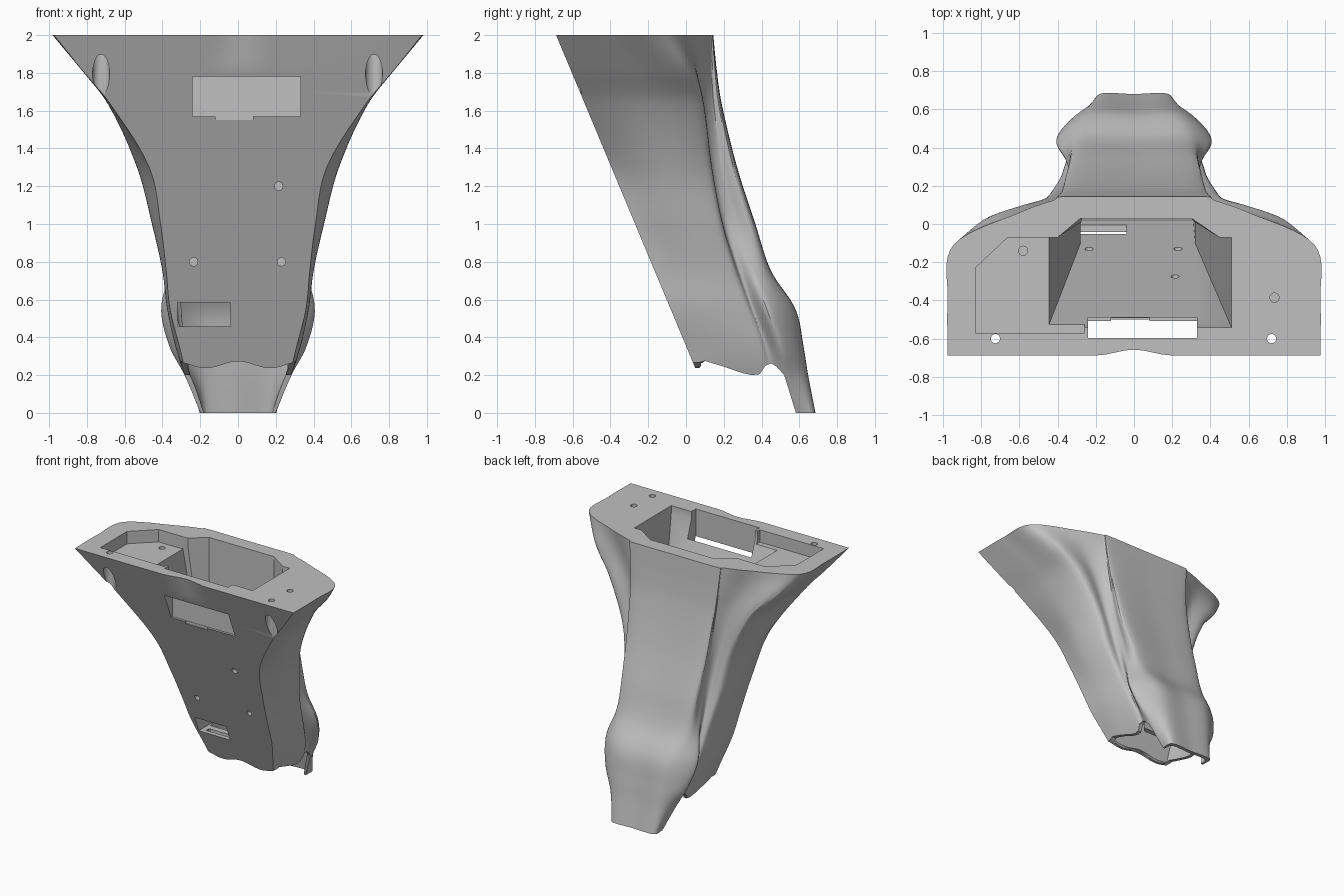
import bpy
import bmesh
import math
from mathutils import Vector

cube = bpy.data.objects.get("Cube")
if cube:
    bpy.data.objects.remove(cube, do_unlink=True)

grey = bpy.data.materials.new("plain grey")
grey.use_nodes = True
colour = (0.53, 0.53, 0.53, 1)
grey.diffuse_color = colour
grey.node_tree.nodes["Principled BSDF"].inputs["Base Color"].default_value = colour


def spline(keys, t):
    """Smooth interpolation through (position, values) keys in rising order."""
    last = len(keys) - 1
    t = min(max(t, keys[0][0]), keys[last][0])
    i = 0
    while i < last - 1 and t > keys[i + 1][0]:
        i += 1

    def slope(k):
        a, b = keys[max(k - 1, 0)], keys[min(k + 1, last)]
        return (b[1] - a[1]) / (b[0] - a[0])

    (start, p), (end, q) = keys[i], keys[i + 1]
    span = end - start
    u = (t - start) / span
    v = 1 - u
    return (p * (v * v * (1 + 2 * u)) + q * (u * u * (1 + 2 * v))
            + slope(i) * (span * u * v * v) - slope(i + 1) * (span * u * u * v))


def loft(name, rings):
    """Closed solid through rings that share one point count."""
    bm = bmesh.new()
    loops = [[bm.verts.new(p) for p in ring] for ring in rings]
    for low, high in zip(loops, loops[1:]):
        for i in range(len(low)):
            j = (i + 1) % len(low)
            bm.faces.new((low[i], low[j], high[j], high[i]))
    bm.faces.new(loops[0])
    bm.faces.new(loops[-1])
    bmesh.ops.recalc_face_normals(bm, faces=bm.faces)
    mesh = bpy.data.meshes.new(name)
    bm.to_mesh(mesh)
    bm.free()
    mesh.materials.append(grey)
    obj = bpy.data.objects.new(name, mesh)
    bpy.context.collection.objects.link(obj)
    return obj


def prism(name, outline, low, high):
    return loft(name, [[(x, y, z) for x, y in outline] for z in (low, high)])


def disc(x, y, radius, sides=24):
    steps = [math.tau * i / sides for i in range(sides)]
    return [(x + radius * math.cos(a), y + radius * math.sin(a)) for a in steps]


def rect(left, right, front, back):
    return [(left, front), (right, front), (right, back), (left, back)]


def front_y(z):
    return (0.355 - z) * 0.418


def floor_y(z):
    return -0.13 - 0.36 * (z - 0.8)


# Half sections by height: front width, then x, y of the side, wing edge,
# valley, spine side and spine corner
SECTIONS = [(z, Vector(row)) for z, *row in (
    (0, .18, .18, .3, .18, .44, .18, .5, .2, .6, .18, .68),
    (.2, .27, .28, .2, .28, .4, .27, .46, .28, .55, .2, .64),
    (.35, .31, .33, .18, .325, .38, .31, .43, .36, .51, .22, .615),
    (.55, .36, .375, .12, .36, .31, .335, .36, .405, .44, .24, .57),
    (.75, .38, .4, .05, .385, .24, .335, .285, .36, .36, .28, .445),
    (1, .41, .455, -.05, .43, .17, .345, .2, .325, .26, .31, .36),
    (1.3, .47, .535, -.13, .485, .115, .385, .135, .345, .185, .33, .265),
    (1.64, .68, .69, -.22, .64, .07, .46, .085, .375, .14, .345, .185),
    (1.82, .83, .83, -.28, .8, .01, .53, .065, .398, .13, .357, .16),
    (2, .975, .975, -.4, .945, -.11, .6, .06, .42, .125, .37, .143),
)]


def half_section(z):
    """Outline from the front corner round to the middle of the back."""
    row = spline(SECTIONS, z)
    pts = [Vector((row[0], front_y(z)))]
    pts += [Vector((row[i], row[i + 1])) for i in range(1, len(row), 2)]
    pts.append(Vector((0, row[-1])))
    keys = list(enumerate(pts))
    return [spline(keys, i / 8) for i in range(8 * (len(pts) - 1) + 1)]


def mirrored(half, z):
    ring = half + [Vector((-p.x, p.y)) for p in reversed(half[1:-1])]
    return [(p.x, p.y, z) for p in ring]


def body_ring(z):
    # Shallow dent in the middle of the upper front edge
    dent = 0.03 * max(0, (z - 1.82) / 0.18)
    front = [Vector((x, front_y(z) + dent * (1 + math.cos(math.pi * x / 0.2)) / 2))
             for x in (0, 0.05, 0.1, 0.15, 0.2)]
    # The last front point and the first side point are joined by a flat strip
    return mirrored(front[:1] + front[1:] + half_section(z), z)


def hollow_ring(z):
    """Section shrunk to leave a thin wall behind the front panel."""
    side = half_section(z)
    front, back = side[0].y, side[-1].y
    scale = (back - 0.11) / (back - front)
    inner = [Vector((p.x * 0.9, 0.08 + (p.y - front) * scale)) for p in side]
    return mirrored([Vector((0, inner[0].y))] + inner, z)


# Main body
LEVELS = 60
body = loft("body_shell", [body_ring(2 * i / LEVELS) for i in range(LEVELS + 1)])
cutters = []

# Lower edge profile with a wavy lip and side notches, leaving the rear tongue
edge = [(-.6, .255), (.07, .255), (.1, .275), (.2, .245), (.3, .21), (.35, .2), (.39, .205),
        (.42, .25), (.45, .262), (.48, .245), (.52, .2), (.585, -.01), (.585, -.2), (-.6, -.2)]
trim = []
for i in range(-20, 21):
    x = i / 40
    wave = 0.018 * math.cos(math.tau * x / 0.34)
    trim.append([(x, y, z + wave * (y < 0.08)) for y, z in edge])
cutters.append(loft("lower_trim", trim))

# Hollow underside
hollow = [hollow_ring(0.62 * i / 10) for i in range(11)]
hollow.insert(0, [(x, y, -0.1) for x, y, z in hollow[0]])
cutters.append(loft("lower_hollow", hollow))


# Deep tapering pocket with a sloping floor
def pocket_ring(z, left, right, front, shoulder, inner_left, inner_right):
    back = 0.03
    return [(x, y, z) for x, y in (
        (left, front), (right, front), (right, shoulder), (right * 0.7 + inner_right * 0.3, shoulder),
        (inner_right, back), (inner_left, back),
        (left * 0.7 + inner_left * 0.3, shoulder), (left, shoulder))]


cutters.append(loft("pocket", [
    pocket_ring(.38, -.28, .31, floor_y(.38), .027, -.27, .3),
    pocket_ring(.72, -.28, .32, floor_y(.72), .01, -.27, .31),
    pocket_ring(1.94, -.45, .51, floor_y(1.94), -.07, -.28, .3),
    pocket_ring(2.1, -.45, .51, floor_y(1.94), -.07, -.28, .3)]))

# Shelf beside the pocket
shelf = [(-.83, -.57), (-.26, -.57), (-.26, -.3), (-.4, -.07), (-.66, -.07), (-.83, -.23)]
cutters.append(prism("shelf", shelf, 1.9, 2.1))

# Front slots
cutters.append(prism("upper_slot", rect(-.24, .33, -.596, -.49), 1.57, 2.1))
cutters.append(prism("slot_lip", rect(-.12, .08, -.59, -.493), 1.55, 1.6))
cutters.append(prism("lower_slot", rect(-.32, -.04, -.3, .12), .457, .585))

# Vertical screw holes with wide lower bores
for x in (-.725, .72):
    cutters.append(prism("screw_hole", disc(x, -.6, .024), 1.5, 2.1))
    cutters.append(prism("screw_bore", disc(x, -.6, .045), 1.51, 1.895))
for x, y in ((-.58, -.14), (.735, -.385)):
    cutters.append(prism("pilot_hole", disc(x, y, .024), 1.75, 2.1))

# Small holes through the front panel
for x, z in ((.215, 1.2), (.23, .8), (-.235, .8)):
    y = front_y(z)
    rings = [[(px, y + step, pz) for px, pz in disc(x, z, .022)] for step in (-.12, .12)]
    cutters.append(loft("panel_hole", rings))

bpy.context.view_layer.objects.active = body
for cutter in cutters:
    cutter.hide_render = True
    cut = body.modifiers.new("cut", "BOOLEAN")
    cut.operation = "DIFFERENCE"
    cut.solver = "EXACT"
    cut.object = cutter
    bpy.ops.object.modifier_apply(modifier=cut.name)
    bpy.data.objects.remove(cutter, do_unlink=True)

bpy.ops.object.select_all(action="DESELECT")
body.select_set(True)
bpy.ops.object.shade_smooth_by_angle(angle=math.radians(24))
